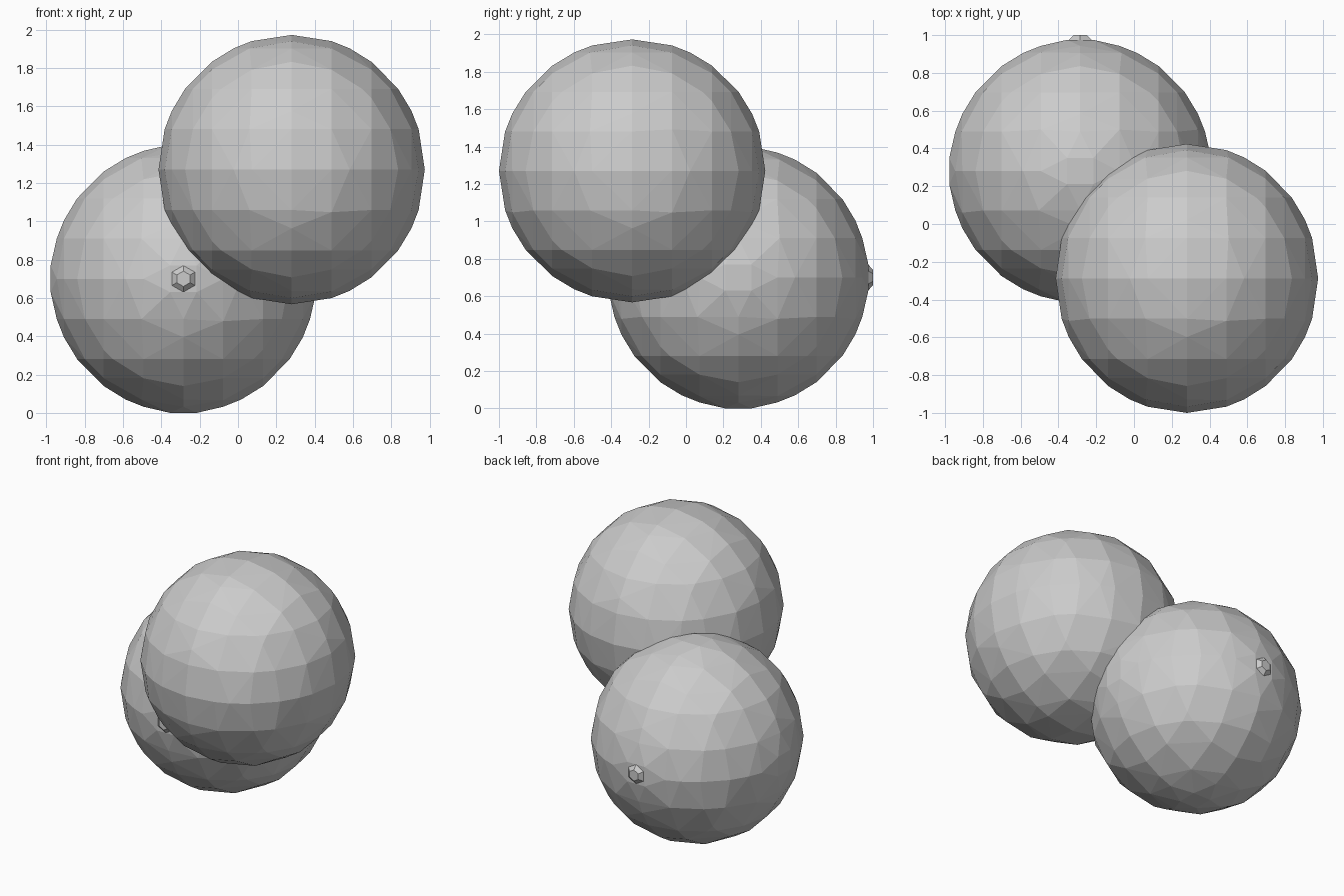
import bpy, bmesh, math
from mathutils import Vector, Matrix

if "Cube" in bpy.data.objects:
    bpy.data.objects.remove(bpy.data.objects["Cube"])

R, STEP = 0.70, 0.21


def grid_points():
    """Points where the lines of a square lattice pierce the sphere."""
    pts = []
    for axis in range(3):
        for i in range(-3, 4):
            for j in range(-3, 4):
                a, b = i * STEP, j * STEP
                rest = R * R - a * a - b * b
                if rest < 0.001:
                    continue
                for side in (-1, 1):
                    p = Vector((0, 0, 0))
                    p[axis] = side * math.sqrt(rest)
                    p[(axis + 1) % 3] = a
                    p[(axis + 2) % 3] = b
                    pts.append(p)
    return pts


def blunt_poles(pts):
    """Swap each axis tip for a small square so the poles are flat."""
    out = [p for p in pts if max(abs(c) for c in p) < R - 0.001]
    for axis in range(3):
        for side in (-1, 1):
            for a, b in ((1, 1), (1, -1), (-1, 1), (-1, -1)):
                p = Vector((0, 0, 0))
                p[axis] = side * R
                p[(axis + 1) % 3] = a * 0.07
                p[(axis + 2) % 3] = b * 0.07
                out.append(p)
    return out


def finish(name, bm, loc):
    bmesh.ops.recalc_face_normals(bm, faces=bm.faces)
    me = bpy.data.meshes.new(name)
    bm.to_mesh(me)
    bm.free()
    ob = bpy.data.objects.new(name, me)
    ob.location = loc
    bpy.context.collection.objects.link(ob)
    return ob


def faceted_ball(name, pts, loc, radii):
    bm = bmesh.new()
    for p in pts:
        bm.verts.new(p)
    bmesh.ops.remove_doubles(bm, verts=bm.verts, dist=0.04)
    bmesh.ops.convex_hull(bm, input=bm.verts)
    bmesh.ops.scale(bm, verts=bm.verts, vec=[r / R for r in radii])
    return finish(name, bm, loc)


# Two overlapping low-poly balls
upper = (0.28, -0.288, 1.27)
lower = (-0.285, 0.28, 0.70)
faceted_ball("upper_ball", grid_points(), upper, (0.695, 0.712, 0.703))
faceted_ball("lower_ball", blunt_poles(grid_points()), lower, (0.693, 0.695, 0.70))

# Small nubs on the back and front of the lower ball
for name, side in (("back_nub", 1), ("front_nub", -1)):
    bm = bmesh.new()
    bmesh.ops.create_cone(bm, cap_ends=True, segments=6,
                          radius1=0.11, radius2=0.04, depth=0.06,
                          matrix=Matrix.Rotation(-side * math.pi / 2, 4, 'X'))
    finish(name, bm, (lower[0], lower[1] + side * 0.69, lower[2]))
